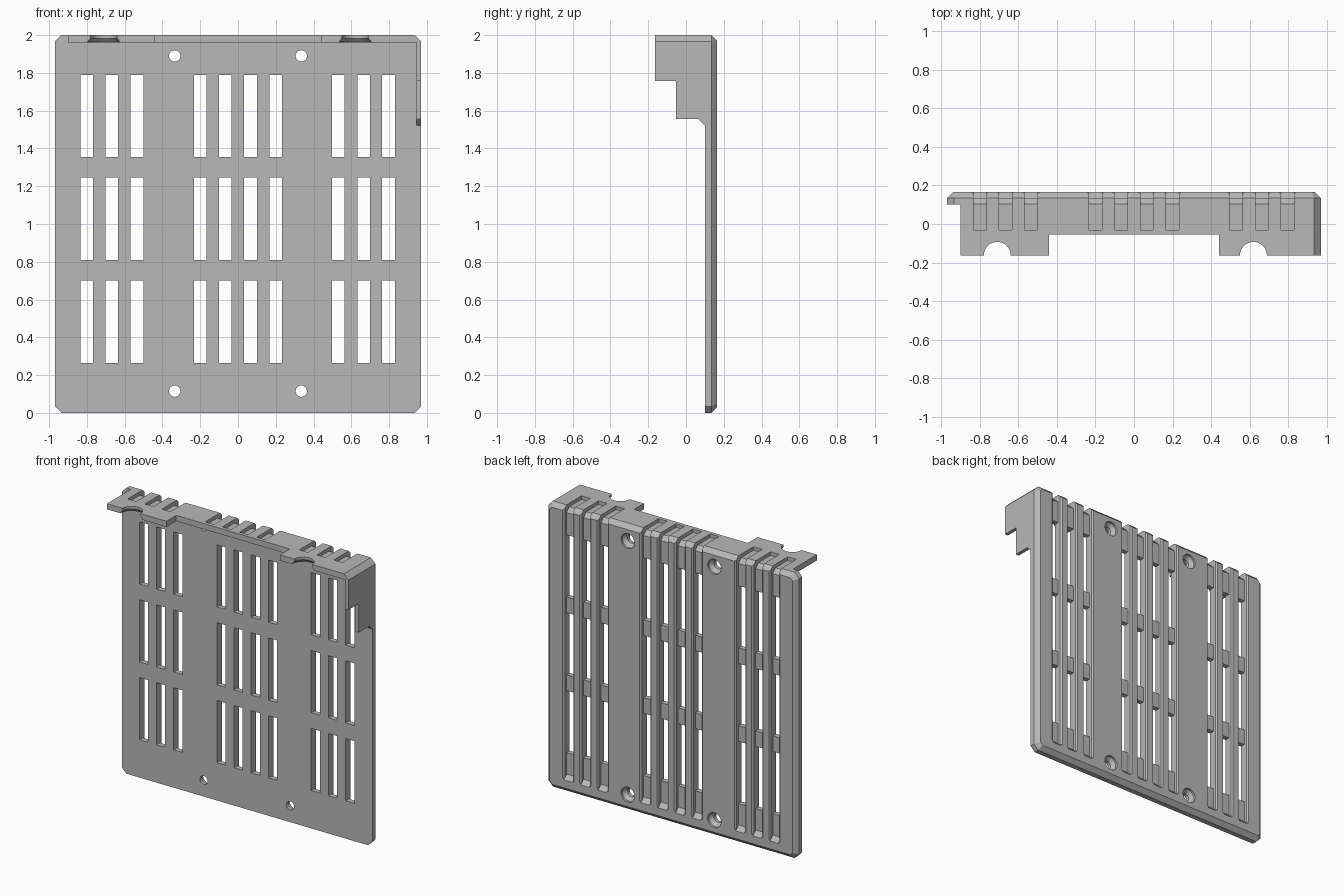
import bpy, bmesh
from math import cos, sin, tau

cube = bpy.data.objects.get("Cube")
if cube:
    bpy.data.objects.remove(cube)

grey = bpy.data.materials.new("grey plastic")
grey.use_nodes = True
grey.diffuse_color = (0.48, 0.48, 0.48, 1)
grey.node_tree.nodes["Principled BSDF"].inputs["Base Color"].default_value = grey.diffuse_color


def loft(bm, rings):
    """Closed solid through matching rings of points."""
    loops = [[bm.verts.new(p) for p in ring] for ring in rings]
    n = len(loops[0])
    for a, b in zip(loops, loops[1:]):
        for i in range(n):
            j = (i + 1) % n
            bm.faces.new((a[i], a[j], b[j], b[i]))
    bm.faces.new(loops[0])
    bm.faces.new(loops[-1])


def prism(bm, axis, outline, lo, hi):
    """Extrude a 2D outline along an axis from lo to hi."""
    def place(p, d):
        v = list(p)
        v.insert("xyz".index(axis), d)
        return v
    loft(bm, [[place(p, d) for p in outline] for d in (lo, hi)])


def box(bm, x0, x1, y0, y1, z0, z1):
    prism(bm, "z", [(x0, y0), (x1, y0), (x1, y1), (x0, y1)], z0, z1)


def circle(x, y, r, n=32):
    return [(x + r * cos(tau * i / n), y + r * sin(tau * i / n)) for i in range(n)]


def finish(name, bm):
    bmesh.ops.recalc_face_normals(bm, faces=bm.faces)
    mesh = bpy.data.meshes.new(name)
    bm.to_mesh(mesh)
    bm.free()
    mesh.materials.append(grey)
    obj = bpy.data.objects.new(name, mesh)
    bpy.context.collection.objects.link(obj)
    return obj


def cut(obj, cutter):
    mod = obj.modifiers.new("cut", "BOOLEAN")
    mod.operation, mod.solver, mod.object = "DIFFERENCE", "EXACT", cutter
    graph = bpy.context.evaluated_depsgraph_get()
    mesh = bpy.data.meshes.new_from_object(obj.evaluated_get(graph))
    obj.modifiers.clear()
    obj.data = mesh


FRONT, BACK = 0.10, 0.165
COLUMNS = (-0.80, -0.668, -0.535, -0.2, -0.068, 0.066, 0.2, 0.53, 0.665, 0.797)
HALF = 0.0335

# Panel with clipped corners and a bevelled rear border
def panel_ring(y, inset):
    w, h, c = 0.97 - inset, 1 - inset, 0.035 - inset * 0.586
    pts = [(w - c, h), (w, h - c), (w, c - h), (w - c, -h),
           (c - w, -h), (-w, c - h), (-w, h - c), (c - w, h)]
    return [(x, y, z + 1) for x, z in pts]

bm = bmesh.new()
loft(bm, [panel_ring(FRONT, 0), panel_ring(0.135, 0), panel_ring(BACK, 0.03)])
panel = finish("panel", bm)

# Top shelf with two forward tabs
bm = bmesh.new()
prism(bm, "z", [(-0.9, FRONT), (-0.9, -0.163), (-0.44, -0.163), (-0.44, -0.055),
                (0.44, -0.055), (0.44, -0.163), (0.945, -0.163), (0.945, FRONT)], 1.96, 2)
shelf = finish("top_shelf", bm)

# Stepped side wall
bm = bmesh.new()
prism(bm, "x", [(FRONT, 2), (-0.163, 2), (-0.163, 1.757), (-0.052, 1.757),
                (-0.052, 1.555), (0.065, 1.555), (FRONT, 1.522)], 0.945, 0.97)
wall = finish("side_wall", bm)

# Grooves running up the back and over the shelf
bm = bmesh.new()
for x in COLUMNS:
    prism(bm, "x", [(0.2, 0.05), (0.135, 0.115), (0.135, 1.945), (0.105, 1.975),
                    (-0.03, 1.975), (-0.03, 2.05), (0.2, 2.05)], x - HALF, x + HALF)
grooves = finish("groove_cutter", bm)

# Bevelled lips along the grooves
bm = bmesh.new()
for x in COLUMNS:
    prism(bm, "z", [(x - HALF, 0.155), (x + HALF, 0.155),
                    (x + HALF + 0.015, 0.17), (x - HALF - 0.015, 0.17)], 0.095, 2.05)
lips = finish("lip_cutter", bm)

# Three rows of through windows
bm = bmesh.new()
for x in COLUMNS:
    for z in (0.265, 0.81, 1.355):
        box(bm, x - HALF, x + HALF, 0, 0.3, z, z + 0.435)
windows = finish("window_cutter", bm)

# Countersunk screw holes
bm = bmesh.new()
for x in (-0.335, 0.335):
    for z in (0.115, 1.89):
        loft(bm, [[(px, y, pz) for px, pz in circle(x, z, r)]
                  for y, r in ((0.05, 0.03), (0.125, 0.03), (0.15, 0.052), (0.2, 0.052))])
holes = finish("hole_cutter", bm)

# Tapered round notches in the shelf tabs
bm = bmesh.new()
for x in (-0.71, 0.62):
    loft(bm, [[(px, py, z) for px, py in circle(x, -0.163, r)]
              for z, r in ((1.95, 0.086), (1.965, 0.086), (1.982, 0.07), (2.05, 0.07))])
notches = finish("notch_cutter", bm)

# Sloped outer corner above the side wall
bm = bmesh.new()
prism(bm, "y", [(0.925, 2.01), (0.98, 1.955), (0.98, 2.01)], -0.3, 0.3)
corner = finish("corner_cutter", bm)

for obj, cutters in ((panel, (grooves, lips, windows, holes)),
                     (shelf, (grooves, notches, corner)),
                     (wall, (corner,))):
    for cutter in cutters:
        cut(obj, cutter)
for cutter in (grooves, lips, windows, holes, notches, corner):
    bpy.data.objects.remove(cutter)

for obj in (panel, shelf, wall):
    bpy.ops.object.select_all(action="DESELECT")
    obj.select_set(True)
    bpy.context.view_layer.objects.active = obj
    bpy.ops.object.shade_smooth_by_angle()
